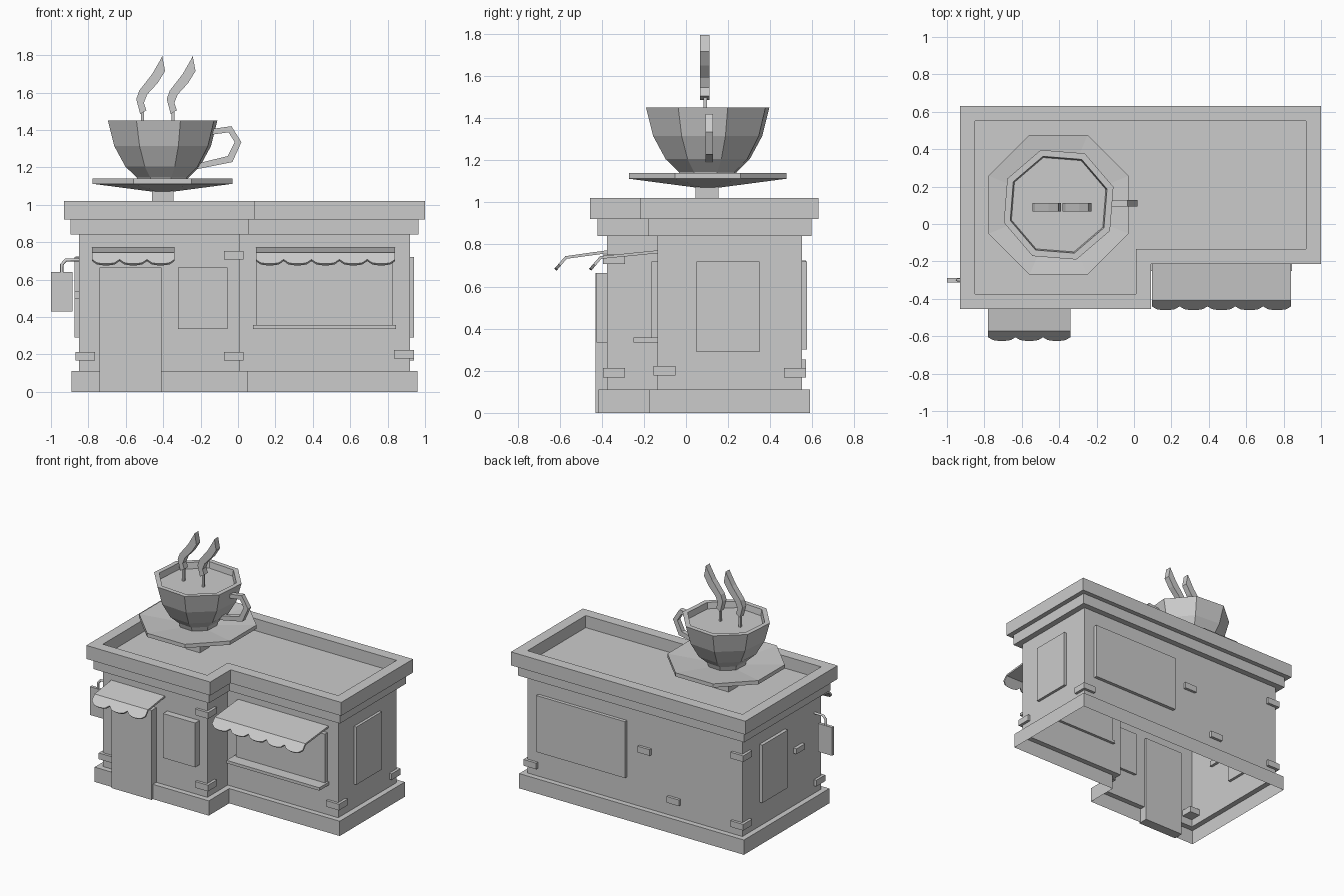
import bpy
import bmesh
import math
from mathutils import Vector

default_cube = bpy.data.objects.get("Cube")
if default_cube:
    bpy.data.objects.remove(default_cube, do_unlink=True)

# Single plain grey material
grey = bpy.data.materials.new("plain grey")
grey.use_nodes = True
colour = (0.6, 0.6, 0.6, 1.0)
grey.diffuse_color = colour
grey.node_tree.nodes["Principled BSDF"].inputs["Base Color"].default_value = colour


def make_object(name, bm, fix_normals=True):
    if fix_normals:
        bmesh.ops.recalc_face_normals(bm, faces=bm.faces[:])
    mesh = bpy.data.meshes.new(name)
    bm.to_mesh(mesh)
    bm.free()
    mesh.materials.append(grey)
    obj = bpy.data.objects.new(name, mesh)
    bpy.context.collection.objects.link(obj)
    return obj


def box(name, x_range, y_range, z_range):
    bm = bmesh.new()
    bmesh.ops.create_cube(bm, size=1)
    spans = (x_range, y_range, z_range)
    for vert in bm.verts:
        vert.co = Vector([low + (high - low) * (c + 0.5)
                          for c, (low, high) in zip(vert.co, spans)])
    return make_object(name, bm)


def loft(bm, rings):
    """Join matching closed rings of points with quads."""
    loops = [[bm.verts.new(p) for p in ring] for ring in rings]
    for lower, upper in zip(loops, loops[1:]):
        count = len(lower)
        for i in range(count):
            j = (i + 1) % count
            bm.faces.new((lower[i], lower[j], upper[j], upper[i]))
    return loops


def prism(name, outline, y_mid, depth):
    """Extrude an outline of x, z points along y."""
    bm = bmesh.new()
    rings = [[(x, y_mid + side * depth / 2, z) for x, z in outline] for side in (-1, 1)]
    front, back = loft(bm, rings)
    bm.faces.new(front)
    bm.faces.new(back)
    return make_object(name, bm)


def lathe(name, centre, profile, turn):
    """Eight-sided turned form from radius, height pairs, closed at both ends."""
    bm = bmesh.new()
    angles = [math.radians(turn + 45 * i) for i in range(8)]
    rings = [[(centre[0] + r * math.cos(a), centre[1] + r * math.sin(a), z)
              for a in angles] for r, z in profile]
    loops = loft(bm, rings)
    bm.faces.new(loops[0])
    bm.faces.new(loops[-1])
    return make_object(name, bm)


# Building shell: stepped plan lofted through base, walls, cornice, parapet, roof
LEFT, RIGHT, BACK = 0.92, -0.85, 0.55
FRONT, STEP_X, STEP_Y = -0.375, 0.01, -0.135


def plan(offset, z):
    d = offset
    return [(RIGHT - d, FRONT - d, z), (STEP_X + d, FRONT - d, z),
            (STEP_X + d, STEP_Y - d, z), (LEFT + d, STEP_Y - d, z),
            (LEFT + d, BACK + d, z), (RIGHT - d, BACK + d, z)]


base, cornice, parapet = 0.04, 0.045, 0.08
shell = bmesh.new()
levels = [(base, 0), (base, 0.11), (0, 0.11), (0, 0.84), (cornice, 0.84),
          (cornice, 0.92), (parapet, 0.92), (parapet, 1.02), (0, 1.02), (0, 0.93)]
shell_loops = loft(shell, [plan(d, z) for d, z in levels])
shell.faces.new(shell_loops[-1])
make_object("building_shell", shell, fix_normals=False)

# Door, windows and sill
box("door", (-0.74, -0.41), (-0.43, FRONT + 0.02), (0, 0.665))
box("small_front_window", (-0.32, -0.055), (-0.425, FRONT + 0.02), (0.335, 0.665))
box("wide_front_window", (0.1, 0.83), (-0.165, STEP_Y + 0.02), (0.34, 0.72))
box("window_sill", (0.08, 0.845), (-0.25, STEP_Y + 0.02), (0.335, 0.357))
box("back_window", (0.1, 0.83), (BACK - 0.02, BACK + 0.025), (0.3, 0.72))
box("left_window", (LEFT - 0.02, LEFT + 0.02), (0.05, 0.35), (0.29, 0.72))
box("right_window", (RIGHT - 0.025, RIGHT + 0.02), (0.05, 0.35), (0.29, 0.72))

# Exposed bricks: wrapped around corners, then set into flat walls
OUT, IN, HALF = 0.02, 0.085, 0.023
corner_bricks = [(RIGHT, FRONT, 0.19), (STEP_X, FRONT, 0.73), (STEP_X, FRONT, 0.19),
                 (LEFT, STEP_Y, 0.2), (LEFT, BACK, 0.19),
                 (RIGHT, BACK, 0.7), (RIGHT, BACK, 0.19)]
for x, y, z in corner_bricks:
    sx = -1 if x == RIGHT else 1
    sy = 1 if y == BACK else -1
    box("corner_brick", sorted((x + sx * OUT, x - sx * IN)),
        sorted((y + sy * OUT, y - sy * IN)), (z - HALF, z + HALF))
for x, z in [(-0.05, 0.54), (-0.29, 0.23)]:
    box("back_brick", (x - 0.05, x + 0.05), (BACK - OUT, BACK + OUT), (z - HALF, z + HALF))
box("right_brick", (RIGHT - 0.025, RIGHT + OUT), (-0.15, -0.05), (0.5, 0.54))


# Awnings: sloping sheet with a scalloped hanging flap
def awning(name, x_range, wall_y, edge_y, lobes):
    bm = bmesh.new()
    steps = 6
    columns = []
    for i in range(lobes * steps + 1):
        x = x_range[0] + (x_range[1] - x_range[0]) * i / (lobes * steps)
        phase = 2 * (i % steps) / steps - 1
        drop = 0.6 + 0.4 * math.sqrt(max(0, 1 - phase * phase))
        points = [(x, wall_y, 0.765), (x, edge_y, 0.738),
                  (x, edge_y - 0.05 * drop, 0.738 - 0.058 * drop)]
        columns.append([bm.verts.new(p) for p in points])
    for a, b in zip(columns, columns[1:]):
        for k in range(2):
            bm.faces.new((a[k], a[k + 1], b[k + 1], b[k]))
    obj = make_object(name, bm, fix_normals=False)
    solid = obj.modifiers.new("thickness", "SOLIDIFY")
    solid.thickness = 0.014
    solid.offset = 0


awning("door_awning", (-0.78, -0.34), FRONT, -0.57, 3)
awning("window_awning", (0.095, 0.84), STEP_Y, -0.405, 5)

# Hanging sign and its bent bracket
box("hanging_sign", (-1, -0.885), (-0.313, -0.29), (0.43, 0.64))
bracket = bpy.data.curves.new("sign_bracket", "CURVE")
bracket.dimensions = "3D"
bracket.bevel_depth = 0.009
bracket.bevel_resolution = 1
bracket.use_fill_caps = True
path = [(-0.942, 0.62), (-0.942, 0.68), (-0.92, 0.705), (RIGHT + 0.01, 0.705)]
spline = bracket.splines.new("POLY")
spline.points.add(len(path) - 1)
for point, (x, z) in zip(spline.points, path):
    point.co = (x, -0.3, z, 1)
bracket.materials.append(grey)
bpy.context.collection.objects.link(bpy.data.objects.new("sign_bracket", bracket))

# Rooftop cup on a saucer
centre = (-0.403, 0.103)
box("saucer_post", (-0.46, -0.345), (0.045, 0.155), (0.92, 1.09))
lathe("saucer", centre, [(0.06, 1.07), (0.405, 1.112), (0.405, 1.14), (0.1, 1.11)], 22.5)
lathe("cup", centre, [(0.13, 1.1), (0.145, 1.145), (0.21, 1.205), (0.272, 1.314),
                      (0.308, 1.45), (0.272, 1.45), (0.265, 1.405)], 18)

# Cup handle: open loop of even thickness
outer = [(-0.14, 1.405), (-0.035, 1.42), (0.018, 1.335), (-0.03, 1.228), (-0.22, 1.19)]
inner = [(-0.2, 1.225), (-0.055, 1.26), (-0.018, 1.335), (-0.05, 1.387), (-0.14, 1.375)]
prism("cup_handle", outer + inner, 0.11, 0.035)

# Two wisps of steam on thin stems
steam_left = [(-0.523, 1.485), (-0.544, 1.565), (-0.528, 1.61), (-0.458, 1.7), (-0.415, 1.775)]
steam_right = [(-0.405, 1.795), (-0.39, 1.715), (-0.43, 1.65), (-0.485, 1.59),
               (-0.503, 1.545), (-0.49, 1.505)]
for shift in (0, 0.163):
    prism("steam_wisp", [(x + shift, z) for x, z in steam_left + steam_right], 0.09, 0.045)
    box("steam_stem", (-0.518 + shift, -0.503 + shift), (0.083, 0.099), (1.39, 1.52))
